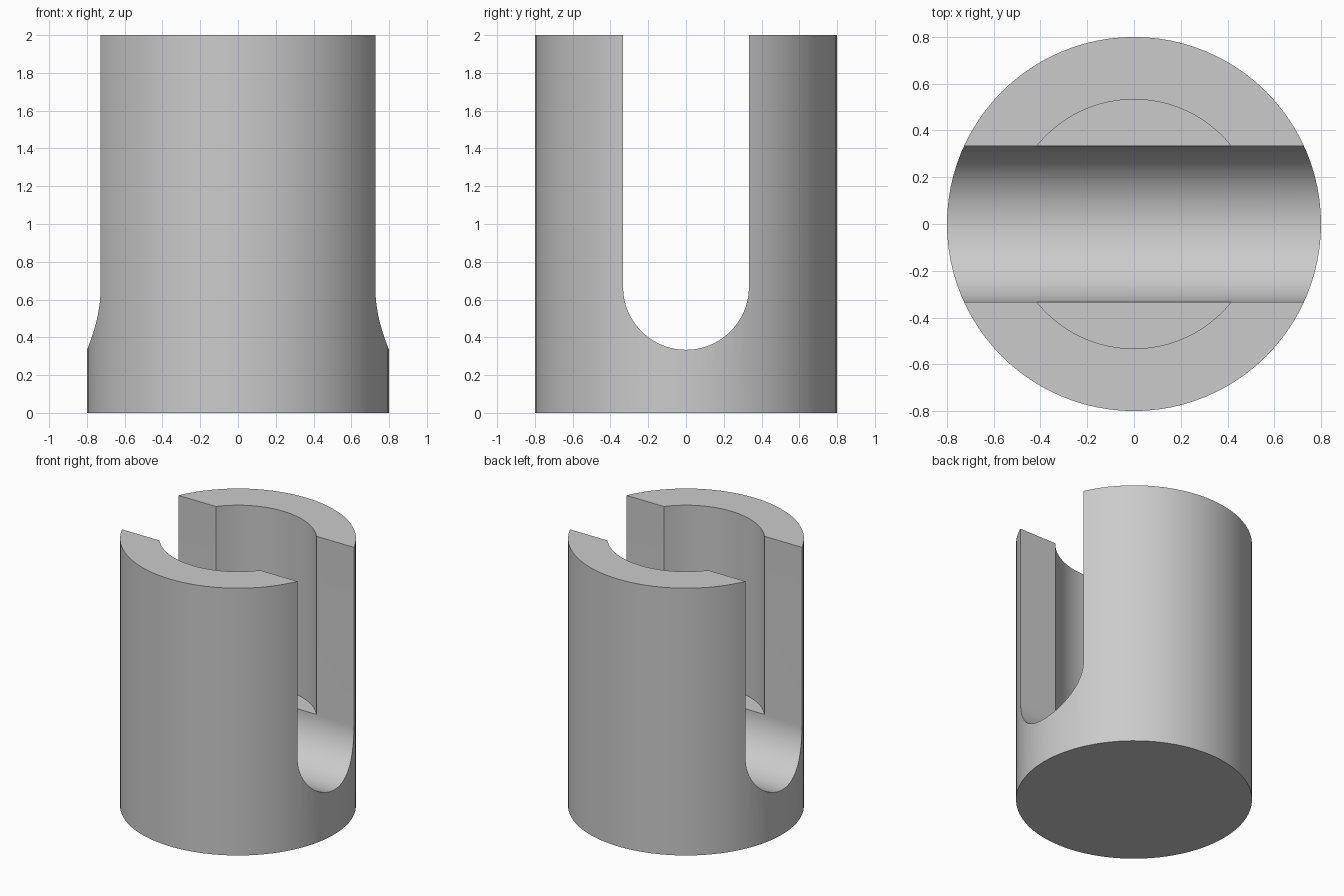
import bpy, bmesh, math

if "Cube" in bpy.data.objects:
    bpy.data.objects.remove(bpy.data.objects["Cube"])

R, H = 0.8, 2.0            # outer body
BORE_R, SLOT_R = 0.533, 0.333
FLOOR_Z = 0.667            # bore floor and centre of the slot's round bottom


def cylinder(name, radius, z0, z1, sides=96):
    bpy.ops.mesh.primitive_cylinder_add(
        vertices=sides, radius=radius, depth=z1 - z0, location=(0, 0, (z0 + z1) / 2))
    obj = bpy.context.object
    obj.name = name
    return obj


def slot_prism(name):
    # U-shaped profile in the YZ plane, extruded along x
    n = 48
    pts = [(SLOT_R * math.cos(a), FLOOR_Z + SLOT_R * math.sin(a))
           for a in (math.pi + math.pi * i / n for i in range(n + 1))]
    pts += [(SLOT_R, H + 0.5), (-SLOT_R, H + 0.5)]
    bm = bmesh.new()
    face = bm.faces.new([bm.verts.new((-1.2, y, z)) for y, z in pts])
    ext = bmesh.ops.extrude_face_region(bm, geom=[face])
    verts = [g for g in ext["geom"] if isinstance(g, bmesh.types.BMVert)]
    bmesh.ops.translate(bm, verts=verts, vec=(2.4, 0, 0))
    bmesh.ops.recalc_face_normals(bm, faces=bm.faces)
    mesh = bpy.data.meshes.new(name)
    bm.to_mesh(mesh)
    bm.free()
    obj = bpy.data.objects.new(name, mesh)
    bpy.context.collection.objects.link(obj)
    return obj


# Slotted, bored cylinder
body = cylinder("slotted_sleeve", R, 0, H)
cutters = [cylinder("bore_cutter", BORE_R, FLOOR_Z, H + 0.3), slot_prism("slot_cutter")]
for cutter in cutters:
    mod = body.modifiers.new(cutter.name, 'BOOLEAN')
    mod.operation = 'DIFFERENCE'
    mod.solver = 'EXACT'
    mod.object = cutter

# Apply the cuts, then remove the cutters
bpy.ops.object.select_all(action='DESELECT')
body.select_set(True)
bpy.context.view_layer.objects.active = body
for mod in list(body.modifiers):
    bpy.ops.object.modifier_apply(modifier=mod.name)
for cutter in cutters:
    bpy.data.objects.remove(cutter, do_unlink=True)

bpy.ops.object.shade_smooth_by_angle(angle=math.radians(30))
